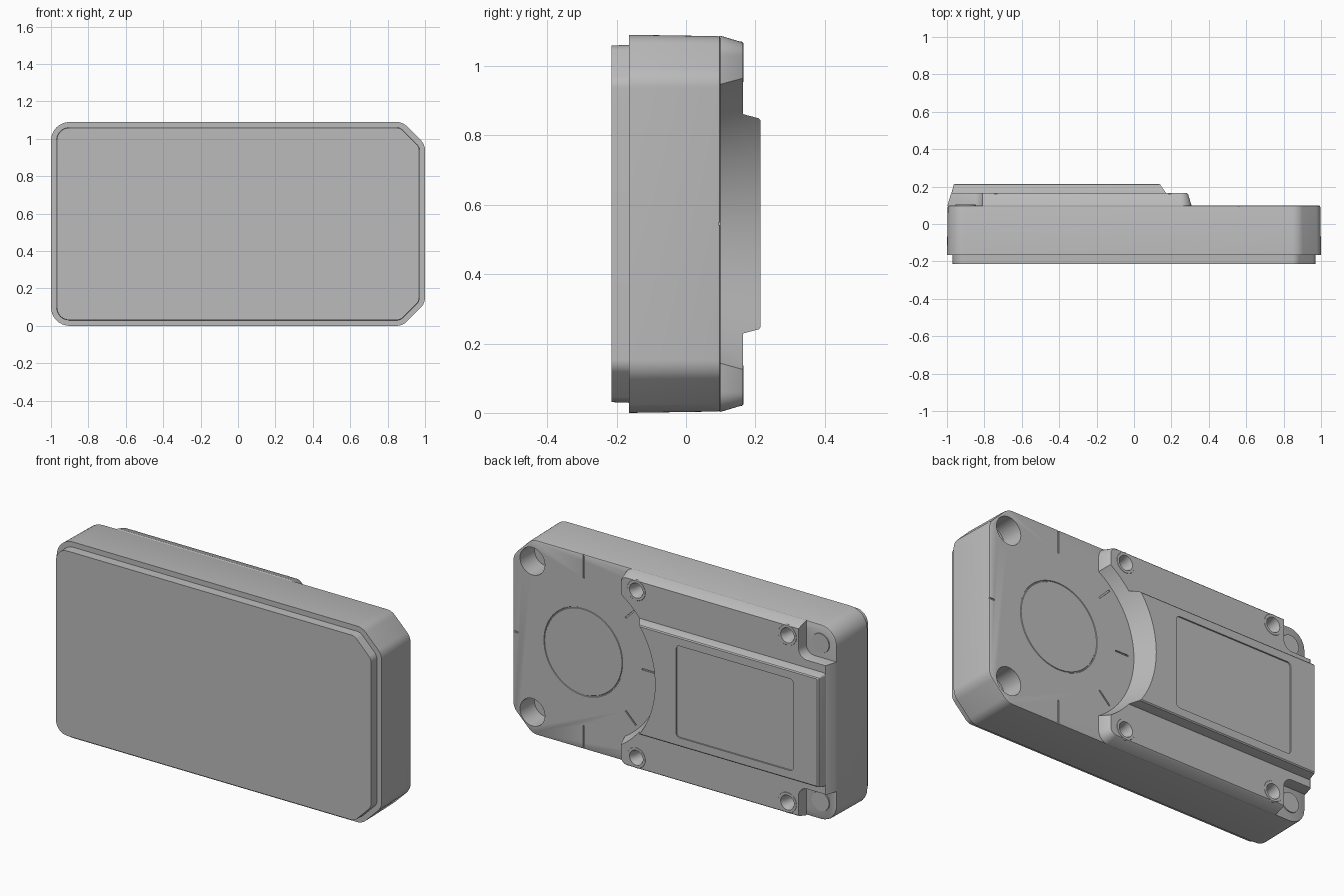
import bpy, bmesh, math
from mathutils import Vector

if "Cube" in bpy.data.objects:
    bpy.data.objects.remove(bpy.data.objects["Cube"], do_unlink=True)

grey = bpy.data.materials.new("housing_grey")
grey.use_nodes = True
GREY = (0.5, 0.5, 0.5, 1)
grey.diffuse_color = GREY
grey.node_tree.nodes["Principled BSDF"].inputs["Base Color"].default_value = GREY

H = 1.09
MID = H / 2
DIAL_X = 0.56


def outline(corners, inset, steps=8):
    """Counter-clockwise (x, z, radius) corners, moved inwards and filleted."""
    pts = []
    n = len(corners)
    for i, (x, z, r) in enumerate(corners):
        p = Vector((x, z))
        a = (p - Vector(corners[i - 1][:2])).normalized()
        b = (Vector(corners[(i + 1) % n][:2]) - p).normalized()
        na, nb = Vector((-a.y, a.x)), Vector((-b.y, b.x))
        q = p + (na + nb) * inset / (1 + na.dot(nb))
        r = max(r - inset, 0.003)
        turn = a.angle(b)
        t = r * math.tan(turn / 2)
        centre = q - a * t + na * r
        for k in range(steps + 1):
            ang = turn * k / steps
            pts.append(centre - na * r * math.cos(ang) + a * r * math.sin(ang))
    return pts


def circle(x, z, r, n=40):
    return [Vector((x + r * math.cos(2 * math.pi * k / n),
                    z + r * math.sin(2 * math.pi * k / n))) for k in range(n)]


def loft(name, rings, cutter=False):
    """Closed solid through (y, outline) rings."""
    bm = bmesh.new()
    loops = [[bm.verts.new((p.x, y, p.y)) for p in pts] for y, pts in rings]
    n = len(loops[0])
    for lo, hi in zip(loops, loops[1:]):
        for k in range(n):
            bm.faces.new((lo[k], lo[(k + 1) % n], hi[(k + 1) % n], hi[k]))
    bm.faces.new(loops[0])
    bm.faces.new(loops[-1])
    bmesh.ops.recalc_face_normals(bm, faces=bm.faces)
    mesh = bpy.data.meshes.new(name)
    bm.to_mesh(mesh)
    bm.free()
    mesh.materials.append(grey)
    ob = bpy.data.objects.new(name, mesh)
    bpy.context.collection.objects.link(ob)
    ob.hide_render = cutter
    return ob


def solid(name, corners, rings, cutter=False):
    return loft(name, [(y, outline(corners, d)) for y, d in rings], cutter)


def rect(x0, z0, x1, z1, r):
    return [(x0, z0, r), (x1, z0, r), (x1, z1, r), (x0, z1, r)]


def bar(name, x, z, length, angle, y0, y1):
    """Thin slot cutter centred on x, z."""
    d = Vector((math.cos(angle), math.sin(angle))) * length / 2
    w = Vector((-math.sin(angle), math.cos(angle))) * 0.004
    c = Vector((x, z))
    pts = [c - d - w, c + d - w, c + d + w, c - d + w]
    return loft(name, [(y0, pts), (y1, pts)], True)


def cut(ob, cutters):
    for c in cutters:
        mod = ob.modifiers.new("cut", "BOOLEAN")
        mod.operation = "DIFFERENCE"
        mod.solver = "EXACT"
        mod.object = c


# Main housing and front lid
shape = [(-1, 0, 0.1), (0.88, 0, 0.08), (1, 0.12, 0.08),
         (1, H - 0.12, 0.08), (0.88, H, 0.08), (-1, H, 0.1)]
body = solid("housing", shape, [(-0.165, 0), (0.09, 0.004), (0.097, 0.006), (0.1, 0.012)])
lid = solid("front_lid", shape, [(-0.215, 0.031), (-0.16, 0.029)])

# Raised back step and central ridge
step = solid("back_step", rect(-1, 0, 0.31, H, 0.06),
             [(0.09, 0.006), (0.1, 0.003), (0.16, 0.021), (0.165, 0.026)])
ridge = solid("back_ridge", rect(-0.98, 0.225, 0.4, 0.865, 0.02),
              [(0.1, 0), (0.165, 0.004), (0.21, 0.016), (0.215, 0.022)])
parts = [body, lid, step, ridge]

# Round clearance in front of the dial face
dial = loft("dial_clearance_cutter", [(0.06, circle(DIAL_X, MID, 0.46, 96)),
                                      (0.24, circle(DIAL_X, MID, 0.53, 96))], True)
# Label recess
label = solid("label_cutter", rect(-0.81, 0.29, -0.09, 0.80, 0.02),
              [(0.207, 0), (0.25, 0)], True)
cut(ridge, [dial, label])

step_cutters, body_cutters = [dial], []
for side, name in ((1, "upper"), (-1, "lower")):
    # Corner pockets with a small foot mark
    z0, z1 = sorted((MID + side * 0.36, MID + side * 0.7))
    step_cutters.append(solid(name + "_pocket_cutter", rect(-1.2, z0, -0.81, z1, 0.05),
                              [(0.05, 0), (0.16, 0), (0.2, -0.015)], True))
    parts.append(loft(name + "_foot_mark", [
        (0.095, circle(-0.9, MID + side * 0.44, 0.055)),
        (0.105, circle(-0.9, MID + side * 0.44, 0.053))]))
    # Screw bosses with tapered holes
    for x in (0.19, -0.74):
        z = MID + side * 0.465
        boss = loft(name + "_screw_boss", [(0.09, circle(x, z, 0.062)),
                                           (0.161, circle(x, z, 0.06)),
                                           (0.166, circle(x, z, 0.055))])
        hole = loft(name + "_screw_cutter", [(0.05, circle(x, z, 0.028)),
                                             (0.14, circle(x, z, 0.032)),
                                             (0.18, circle(x, z, 0.046))], True)
        cut(boss, [hole])
        parts.append(boss)
        step_cutters.append(hole)
        body_cutters.append(hole)
    # Large mounting holes
    z = MID + side * 0.42
    body_cutters.append(loft(name + "_mount_cutter", [(-0.02, circle(0.875, z, 0.072)),
                                                      (0.2, circle(0.875, z, 0.08))], True))
    # Vertical and diagonal index slots
    body_cutters.append(bar(name + "_slot_cutter", DIAL_X, MID + side * 0.475,
                            0.13, math.pi / 2, 0.094, 0.13))
    body_cutters.append(bar(name + "_diagonal_cutter", DIAL_X - 0.29, MID + side * 0.29,
                            0.09, -side * math.pi / 4, 0.094, 0.13))
for x, length in ((0.99, 0.05), (0.16, 0.08)):
    body_cutters.append(bar("side_slot_cutter", x, MID, length, 0, 0.094, 0.13))
cut(step, step_cutters)

# Fine circular groove on the dial face
bpy.ops.mesh.primitive_torus_add(major_radius=0.24, minor_radius=0.004, major_segments=64,
                                 minor_segments=6, location=(DIAL_X, 0.1, MID),
                                 rotation=(math.pi / 2, 0, 0))
groove = bpy.context.object
groove.name = "dial_groove_cutter"
groove.hide_render = True
body_cutters.append(groove)
cut(body, body_cutters)

# Bake the cuts, remove the cutters and smooth the fillets
bpy.context.view_layer.update()
graph = bpy.context.evaluated_depsgraph_get()
baked = [(p, bpy.data.meshes.new_from_object(p.evaluated_get(graph))) for p in parts]
for p, mesh in baked:
    p.modifiers.clear()
    p.data = mesh
for ob in list(bpy.data.objects):
    if "_cutter" in ob.name:
        bpy.data.objects.remove(ob, do_unlink=True)
bpy.ops.object.select_all(action="DESELECT")
for p in parts:
    p.select_set(True)
bpy.context.view_layer.objects.active = body
bpy.ops.object.shade_smooth_by_angle(angle=math.radians(30))
